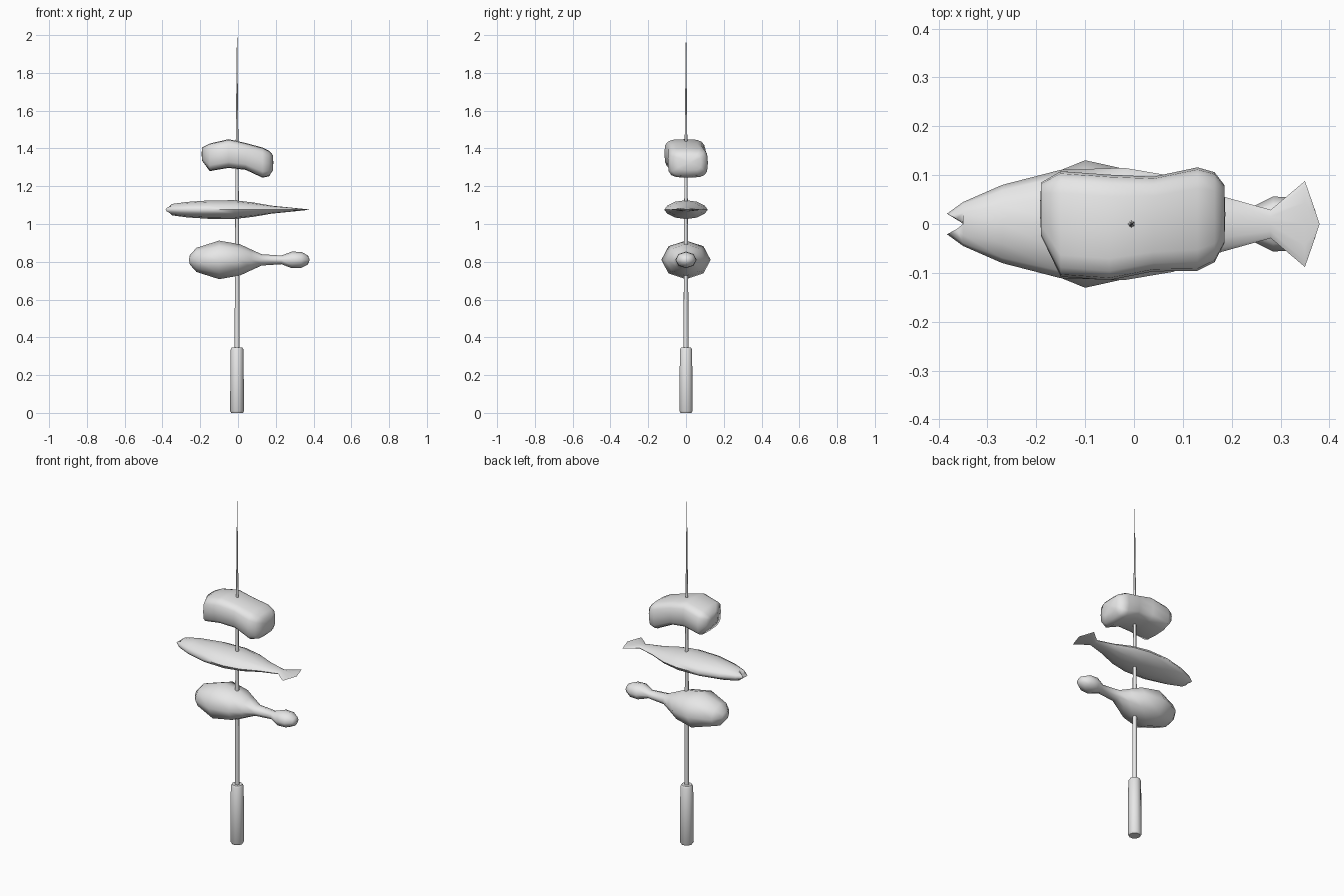
import bpy, bmesh
from math import sin, cos, tau, copysign, radians

cube = bpy.data.objects.get("Cube")
if cube:
    bpy.data.objects.remove(cube, do_unlink=True)

grey = bpy.data.materials.new("plain grey")
grey.use_nodes = True
grey.diffuse_color = (0.8, 0.8, 0.8, 1)
grey.node_tree.nodes["Principled BSDF"].inputs["Base Color"].default_value = (0.8, 0.8, 0.8, 1)


def power(v, p):
    return copysign(abs(v) ** p, v) if abs(v) > 1e-6 else 0.0


def loft(name, sections, start, end, sides=8, py=1, pz=1, upright=False, notch=0, angle=70):
    """Skin sections (along, centre a, half a, centre b, half b) and close both ends on a point."""
    bm = bmesh.new()

    def vert(x, y, z):
        return bm.verts.new((y, z, x) if upright else (x, y, z))

    rings = []
    for k, (x, ca, ha, cb, hb) in enumerate(sections):
        ring = []
        for i in range(sides):
            c, s = cos(tau * i / sides), sin(tau * i / sides)
            dent = notch * (1 - abs(c)) if k == 0 else 0
            ring.append(vert(x + dent, ca + ha * power(c, py), cb + hb * power(s, pz)))
        rings.append(ring)
    tips = vert(*start), vert(*end)
    for i in range(sides):
        j = (i + 1) % sides
        for a, b in zip(rings, rings[1:]):
            bm.faces.new((a[i], a[j], b[j], b[i]))
        bm.faces.new((tips[0], rings[0][j], rings[0][i]))
        bm.faces.new((tips[1], rings[-1][i], rings[-1][j]))
    bmesh.ops.recalc_face_normals(bm, faces=bm.faces)
    mesh = bpy.data.meshes.new(name)
    bm.to_mesh(mesh)
    bm.free()
    mesh.materials.append(grey)
    obj = bpy.data.objects.new(name, mesh)
    bpy.context.collection.objects.link(obj)
    bpy.ops.object.select_all(action="DESELECT")
    obj.select_set(True)
    bpy.context.view_layer.objects.active = obj
    bpy.ops.object.shade_smooth_by_angle(angle=radians(angle))
    return obj


def round_sections(profile, centre_a, centre_b, wide=1):
    return [(x, centre_a, r * wide, centre_b, r) for x, r in profile]


# Handle and tapering spike
AXIS = -0.005
loft("handle", round_sections([(0, 0.031), (0.01, 0.037), (0.335, 0.034), (0.345, 0.028)], AXIS, 0),
     (0, AXIS, 0), (0.345, AXIS, 0), sides=10, upright=True, angle=40)
loft("skewer_rod", round_sections([(0.33, 0.013), (0.9, 0.011), (1.44, 0.007), (1.99, 0.001)], AXIS, 0),
     (0.33, AXIS, 0), (2, AXIS, 0), upright=True)

# Drumstick with a bone knob
leg = [(-0.255, 0.025), (-0.22, 0.064), (-0.1, 0.102), (0.01, 0.083), (0.07, 0.055),
       (0.125, 0.03), (0.23, 0.023), (0.285, 0.044), (0.335, 0.042), (0.37, 0.024)]
loft("drumstick", round_sections(leg, 0, 0.81, 1.28), (-0.26, 0, 0.81), (0.38, 0, 0.81))

# Flat fish with an open mouth and a fanned tail
body = [(-0.383, 0.021, 0.02), (-0.35, 0.045, 0.03), (-0.27, 0.08, 0.041), (-0.15, 0.111, 0.049),
        (-0.02, 0.115, 0.05), (0.08, 0.098, 0.038), (0.18, 0.057, 0.021), (0.28, 0.029, 0.011),
        (0.35, 0.088, 0.004), (0.365, 0.045, 0.002)]
loft("fish", [(x, 0, w, 1.076, h) for x, w, h in body], (-0.34, -0.005, 1.076), (0.38, 0, 1.076),
     sides=12, pz=1.25, notch=0.04)

# Thick bent slab of meat
slab = [(-0.19, 0.03, 0.055, 1.37, 0.035), (-0.15, 0, 0.108, 1.353, 0.073),
        (-0.05, -0.007, 0.108, 1.373, 0.076), (0.04, 0, 0.097, 1.358, 0.071),
        (0.13, 0.01, 0.106, 1.325, 0.08), (0.165, 0.014, 0.092, 1.32, 0.067),
        (0.185, 0.02, 0.06, 1.325, 0.04)]
loft("meat_slab", slab, (-0.193, 0.03, 1.37), (0.187, 0.02, 1.325), sides=16, py=0.55, pz=0.55)
